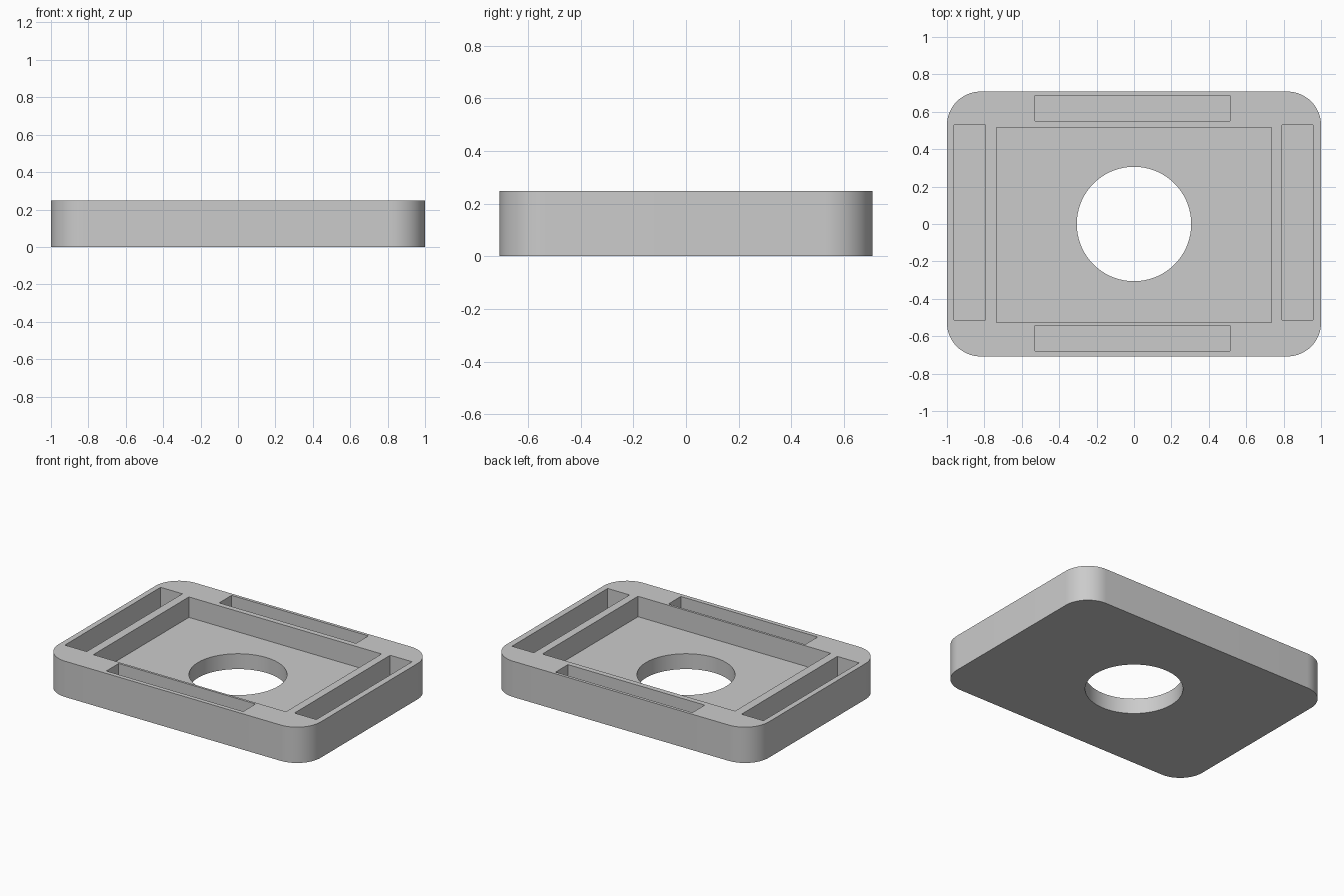
import bpy
import bmesh
import math
from mathutils import Matrix, Vector

cube = bpy.data.objects.get("Cube")
if cube:
    bpy.data.objects.remove(cube, do_unlink=True)

HALF_X, HALF_Y, HEIGHT = 1.0, 0.708, 0.247
CORNER, FLOOR, HOLE = 0.18, 0.106, 0.306

grey = bpy.data.materials.new("light_grey")
grey.use_nodes = True
colour = (0.6, 0.6, 0.6, 1)
grey.diffuse_color = colour
grey.node_tree.nodes["Principled BSDF"].inputs["Base Color"].default_value = colour


def make_object(name, bm):
    bmesh.ops.recalc_face_normals(bm, faces=bm.faces)
    mesh = bpy.data.meshes.new(name)
    bm.to_mesh(mesh)
    bm.free()
    mesh.materials.append(grey)
    obj = bpy.data.objects.new(name, mesh)
    bpy.context.collection.objects.link(obj)
    return obj


def rounded_slab(name, steps=16):
    bm = bmesh.new()
    ring = []
    for quarter, (sx, sy) in enumerate([(1, 1), (-1, 1), (-1, -1), (1, -1)]):
        for i in range(steps + 1):
            a = math.pi / 2 * (quarter + i / steps)
            ring.append(bm.verts.new((sx * (HALF_X - CORNER) + CORNER * math.cos(a),
                                      sy * (HALF_Y - CORNER) + CORNER * math.sin(a), 0)))
    base = bm.faces.new(ring)
    top = bmesh.ops.extrude_face_region(bm, geom=[base], use_keep_orig=True)["geom"]
    bmesh.ops.translate(bm, vec=(0, 0, HEIGHT),
                        verts=[v for v in top if isinstance(v, bmesh.types.BMVert)])
    return make_object(name, bm)


def pocket_cutter(name, x0, x1, y0, y1):
    # Box from the pocket floor to just above the top surface
    z1 = HEIGHT + 0.1
    bm = bmesh.new()
    centre = Vector((x0 + x1, y0 + y1, FLOOR + z1)) / 2
    size = Matrix.Diagonal((x1 - x0, y1 - y0, z1 - FLOOR, 1))
    bmesh.ops.create_cube(bm, size=1, matrix=Matrix.Translation(centre) @ size)
    return make_object(name, bm)


# Tray body with rounded corners
tray = rounded_slab("tray_body")

# Central recess and the four long slots around it
cutters = [
    pocket_cutter("centre_recess_cutter", -0.735, 0.735, -0.527, 0.515),
    pocket_cutter("back_slot_cutter", -0.53, 0.514, 0.552, 0.687),
    pocket_cutter("front_slot_cutter", -0.53, 0.514, -0.678, -0.543),
    pocket_cutter("right_slot_cutter", -0.962, -0.795, -0.513, 0.53),
    pocket_cutter("left_slot_cutter", 0.79, 0.957, -0.513, 0.53),
]

# Round opening through the floor
bm = bmesh.new()
bmesh.ops.create_cone(bm, cap_ends=True, segments=72, radius1=HOLE, radius2=HOLE, depth=1)
cutters.append(make_object("floor_hole_cutter", bm))

bpy.context.view_layer.objects.active = tray
for cutter in cutters:
    cutter.hide_render = True
    mod = tray.modifiers.new(cutter.name, "BOOLEAN")
    mod.operation = "DIFFERENCE"
    mod.solver = "EXACT"
    mod.object = cutter
    bpy.ops.object.modifier_apply(modifier=mod.name)
    bpy.data.objects.remove(cutter, do_unlink=True)

bpy.ops.object.select_all(action="DESELECT")
tray.select_set(True)
bpy.ops.object.shade_smooth_by_angle(angle=math.radians(30))
